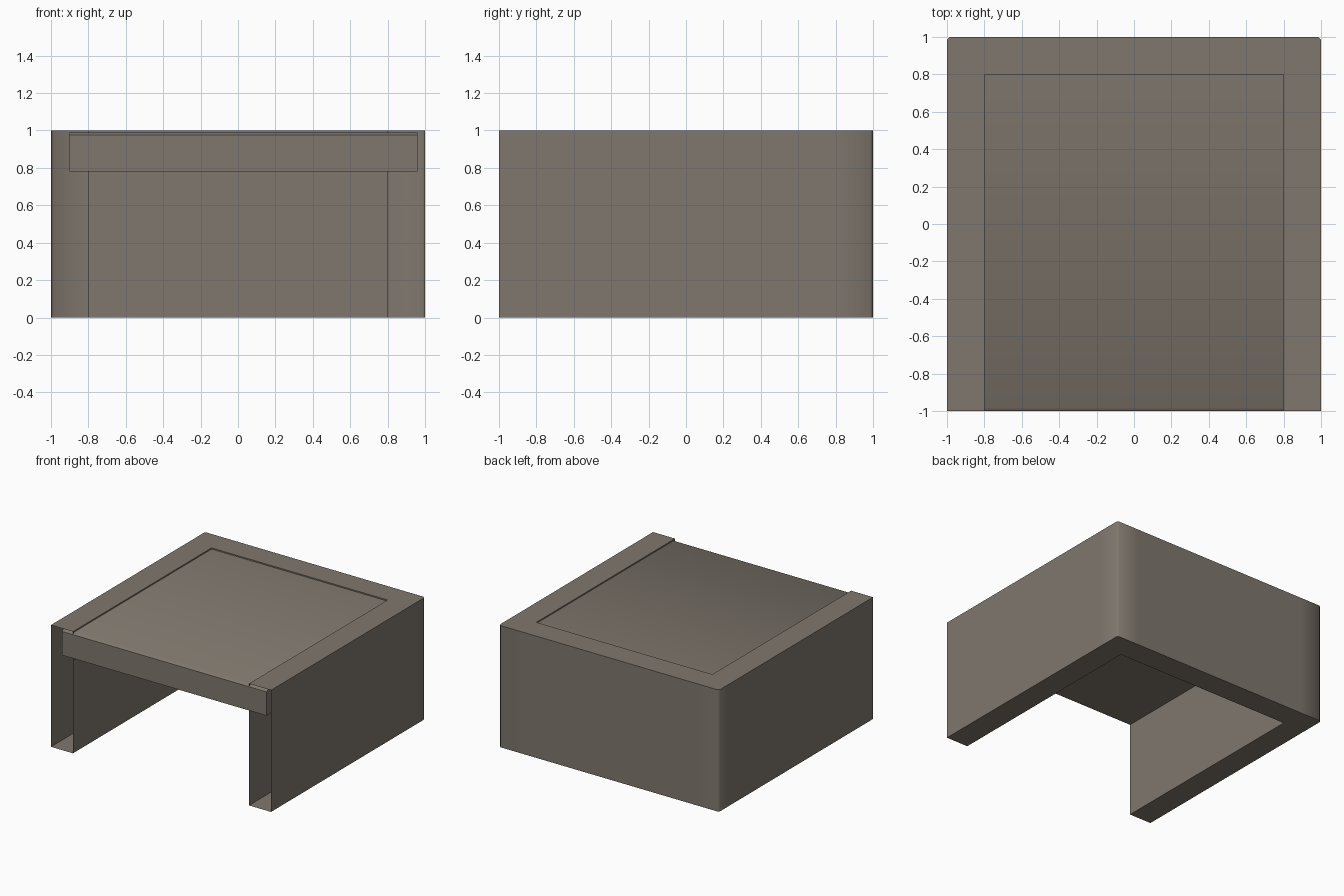
import bpy, bmesh

if "Cube" in bpy.data.objects:
    bpy.data.objects.remove(bpy.data.objects["Cube"])

stone = bpy.data.materials.new("warm_grey")
stone.diffuse_color = (0.214, 0.186, 0.155, 1.0)
stone.use_nodes = True
stone.node_tree.nodes["Principled BSDF"].inputs["Base Color"].default_value = stone.diffuse_color


def make_prism(name, profile, to_point, start, end, open_edges=()):
    """Extrude a closed profile; side faces listed in open_edges are left out."""
    bm = bmesh.new()
    a = [bm.verts.new(to_point(p, start)) for p in profile]
    b = [bm.verts.new(to_point(p, end)) for p in profile]
    bm.faces.new(a[::-1])
    bm.faces.new(b)
    n = len(profile)
    for i in range(n):
        if i not in open_edges:
            j = (i + 1) % n
            bm.faces.new((a[i], a[j], b[j], b[i]))
    mesh = bpy.data.meshes.new(name)
    bm.to_mesh(mesh)
    bm.free()
    obj = bpy.data.objects.new(name, mesh)
    bpy.context.collection.objects.link(obj)
    mesh.materials.append(stone)
    bpy.ops.object.select_all(action='DESELECT')
    obj.select_set(True)
    bpy.context.view_layer.objects.active = obj
    bpy.ops.object.shade_smooth_by_angle(angle=0.82)
    return obj


# U-shaped hollow wall: right half of the plan, mirrored, open at both front ends
c = 0.985
outer_half = [(1, -1), (1, 0.8), (1, c), (c, 1), (0.8, 1)]
inner_half = [(0.8, 0.8), (0.8, -1)]
mirror = lambda pts: [(-x, y) for x, y in reversed(pts)]
plan = outer_half + mirror(outer_half) + mirror(inner_half) + inner_half
ends = (9, len(plan) - 1)
make_prism("u_shaped_wall", plan, lambda p, z: (p[0], p[1], z), 0, 1, ends)

# Thick top slab let into the walls, with a small chamfer along its front edge
section = [(-1, 0.78), (0.9, 0.78), (0.9, 0.99), (-0.98, 0.99), (-1, 0.975)]
make_prism("top_slab", section, lambda p, x: (x, p[0], p[1]), -0.9, 0.96)
